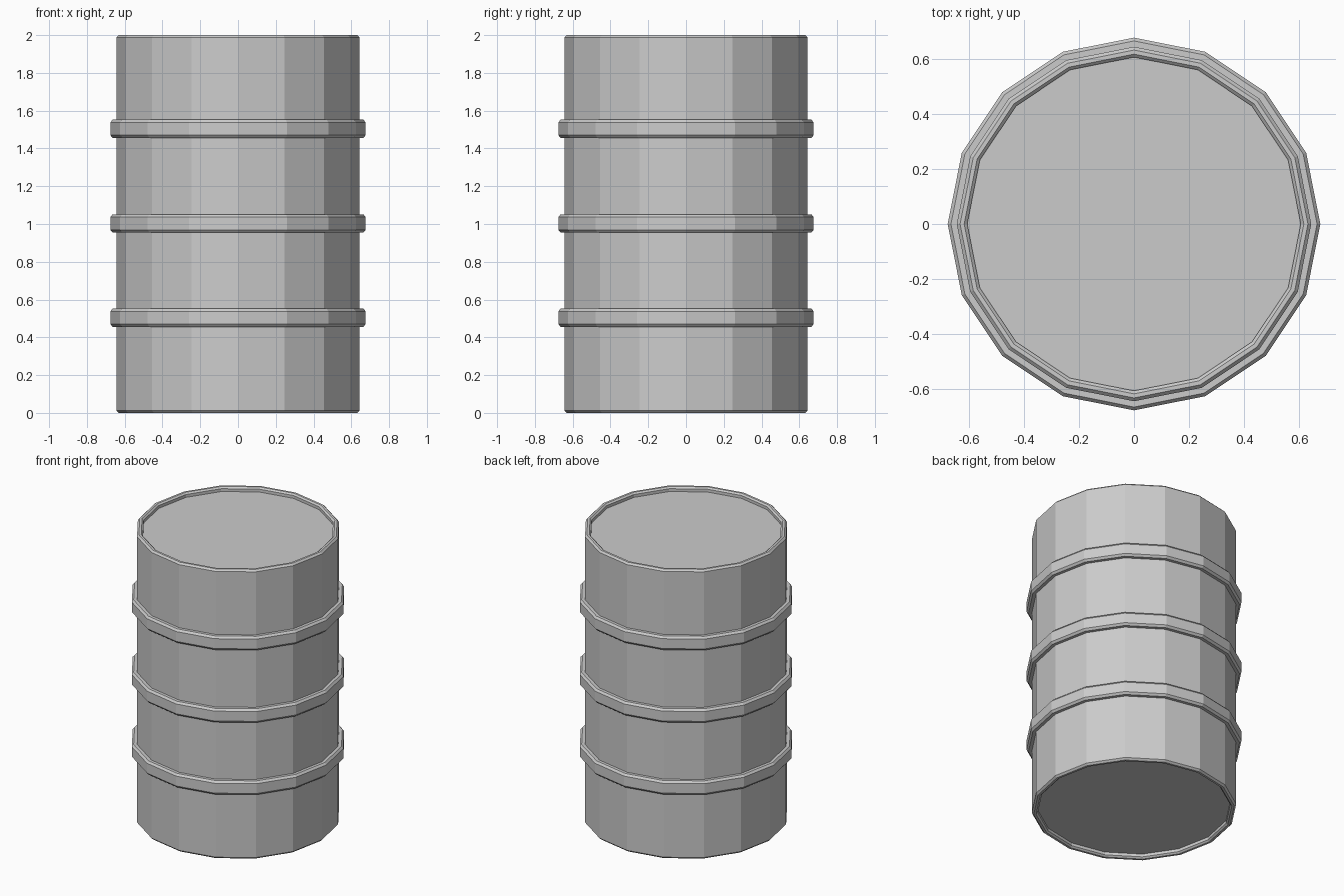
import bpy, bmesh
from math import cos, sin, tau

if "Cube" in bpy.data.objects:
    bpy.data.objects.remove(bpy.data.objects["Cube"])

SIDES = 16
R_BODY, R_HOOP, R_LID = 0.643, 0.676, 0.605
HALF_HOOP = 0.048


def lathe(name, profile):
    """Revolve an (r, z) profile, listed bottom to top, and cap both ends."""
    bm = bmesh.new()
    rings = [[bm.verts.new((r * cos(tau * i / SIDES), r * sin(tau * i / SIDES), z))
              for i in range(SIDES)] for r, z in profile]
    for a, b in zip(rings, rings[1:]):
        for i in range(SIDES):
            j = (i + 1) % SIDES
            bm.faces.new((a[i], a[j], b[j], b[i]))
    bm.faces.new(list(reversed(rings[0])))
    bm.faces.new(rings[-1])
    bmesh.ops.recalc_face_normals(bm, faces=bm.faces[:])
    mesh = bpy.data.meshes.new(name)
    bm.to_mesh(mesh)
    bm.free()
    obj = bpy.data.objects.new(name, mesh)
    bpy.context.collection.objects.link(obj)
    return obj


# Bottom rim: recessed base, inner wall, bevelled lip
rim = [(R_LID, 0.03), (R_LID, 0.01), (0.616, 0.0), (0.631, 0.0), (R_BODY, 0.012)]

# Three raised bevelled hoops along the wall
hoops = []
for z in (0.504, 1.003, 1.504):
    hoops += [(R_BODY, z - HALF_HOOP), (R_HOOP - 0.012, z - HALF_HOOP),
              (R_HOOP, z - HALF_HOOP + 0.014), (R_HOOP, z + HALF_HOOP - 0.014),
              (R_HOOP - 0.012, z + HALF_HOOP), (R_BODY, z + HALF_HOOP)]

# Top rim mirrors the bottom one
top_rim = [(r, 2.0 - z) for r, z in reversed(rim)]

lathe("barrel", rim + hoops + top_rim)
